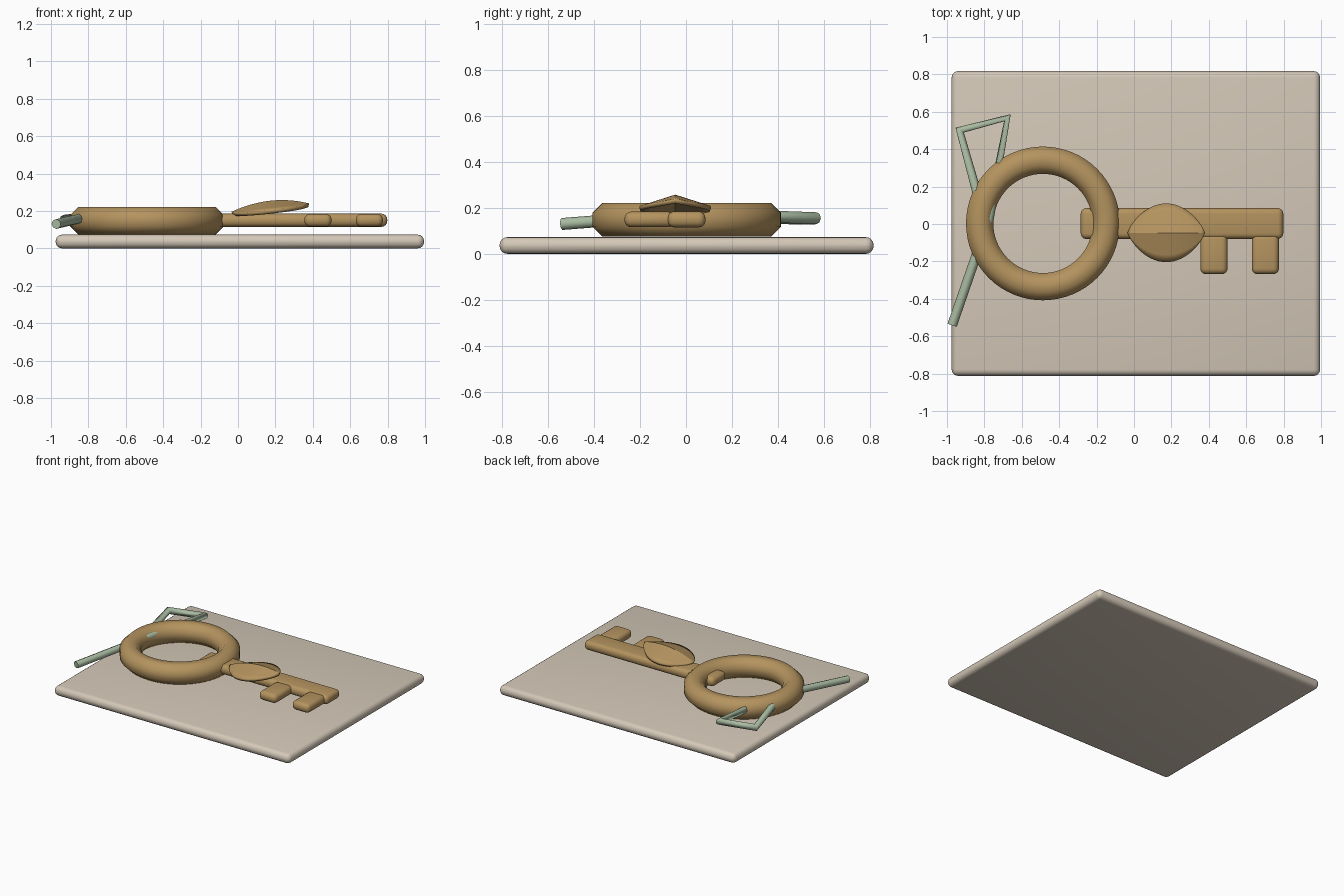
import bpy, bmesh, math
from mathutils import Vector, Matrix

if "Cube" in bpy.data.objects:
    bpy.data.objects.remove(bpy.data.objects["Cube"])


def material(name, color):
    m = bpy.data.materials.new(name)
    m.diffuse_color = (*color, 1)
    m.use_nodes = True
    m.node_tree.nodes["Principled BSDF"].inputs["Base Color"].default_value = m.diffuse_color
    return m


CREAM = material("cream", (0.66, 0.58, 0.48))
BRASS = material("brass", (0.46, 0.295, 0.115))
GREEN = material("pale_green", (0.40, 0.50, 0.36))


def add_mesh(name, bm, mat, angle=30):
    bmesh.ops.recalc_face_normals(bm, faces=bm.faces)
    me = bpy.data.meshes.new(name)
    bm.to_mesh(me)
    bm.free()
    ob = bpy.data.objects.new(name, me)
    bpy.context.collection.objects.link(ob)
    me.materials.append(mat)
    bpy.ops.object.select_all(action='DESELECT')
    ob.select_set(True)
    bpy.context.view_layer.objects.active = ob
    bpy.ops.object.shade_smooth_by_angle(angle=math.radians(angle))
    return ob


def rounded_box(name, lo, hi, radius, mat):
    lo, hi = Vector(lo), Vector(hi)
    bm = bmesh.new()
    bmesh.ops.create_cube(bm, size=1, matrix=Matrix.Translation((lo + hi) / 2)
                          @ Matrix.Diagonal((*(hi - lo), 1)))
    bmesh.ops.bevel(bm, geom=bm.edges[:], offset=radius, segments=4,
                    profile=0.5, affect='EDGES')
    return add_mesh(name, bm, mat)


# Base plate
rounded_box("base_plate", (-0.975, -0.812, 0), (0.995, 0.817, 0.073), 0.034, CREAM)

# Key shaft and two teeth
rounded_box("key_shaft", (-0.285, -0.08, 0.115), (0.798, 0.085, 0.185), 0.03, BRASS)
for i, x in enumerate((0.355, 0.63)):
    rounded_box(f"key_tooth_{i + 1}", (x, -0.268, 0.116),
                (x + 0.145, -0.05, 0.184), 0.03, BRASS)

# Key ring: an octagonal section swept around a circle
bm = bmesh.new()
center = Vector((-0.487, 0.003, 0.148))
section = [bm.verts.new(center + Vector((0.338 + 0.079 * math.cos(a), 0,
                                         0.079 * math.sin(a))))
           for a in (math.pi / 8 + k * math.pi / 4 for k in range(8))]
edges = [bm.edges.new((section[k], section[(k + 1) % 8])) for k in range(8)]
bmesh.ops.spin(bm, geom=section + edges, cent=center, axis=(0, 0, 1),
               angle=2 * math.pi, steps=64)
bmesh.ops.remove_doubles(bm, verts=bm.verts[:], dist=0.0005)
add_mesh("key_ring", bm, BRASS, 60)

# Leaf: arched along its length, folded along a middle ridge
bm = bmesh.new()
NU, NV = 20, 8
rows = []
for i in range(NU + 1):
    u = i / NU
    arch = 4 * u * (1 - u)
    width = 0.157 * arch ** 0.8
    row = []
    for j in range(NV + 1):
        y = width * (2 * j / NV - 1)
        row.append(bm.verts.new((-0.035 + 0.415 * u, -0.047 + y,
                                 0.195 + 0.045 * u + 0.037 * arch - 0.32 * abs(y))))
    rows.append(row)
for a, b in zip(rows, rows[1:]):
    for j in range(NV):
        bm.faces.new((a[j], b[j], b[j + 1], a[j + 1]))
bmesh.ops.remove_doubles(bm, verts=bm.verts[:], dist=0.0005)
leaf = add_mesh("leaf", bm, BRASS)
solid = leaf.modifiers.new("thickness", 'SOLIDIFY')
solid.thickness = 0.02
solid.offset = -1

# Bent wire stem threaded under the ring
curve = bpy.data.curves.new("wire_stem", 'CURVE')
curve.dimensions = '3D'
curve.bevel_depth = 0.026
curve.bevel_resolution = 2
curve.use_fill_caps = True
path = [(-0.972, -0.54, 0.13), (-0.775, 0.03, 0.175), (-0.677, 0.568, 0.155),
        (-0.932, 0.502, 0.153), (-0.81, 0.06, 0.168)]
spline = curve.splines.new('POLY')
spline.points.add(len(path) - 1)
for point, co in zip(spline.points, path):
    point.co = (*co, 1)
curve.materials.append(GREEN)
bpy.context.collection.objects.link(bpy.data.objects.new("wire_stem", curve))
